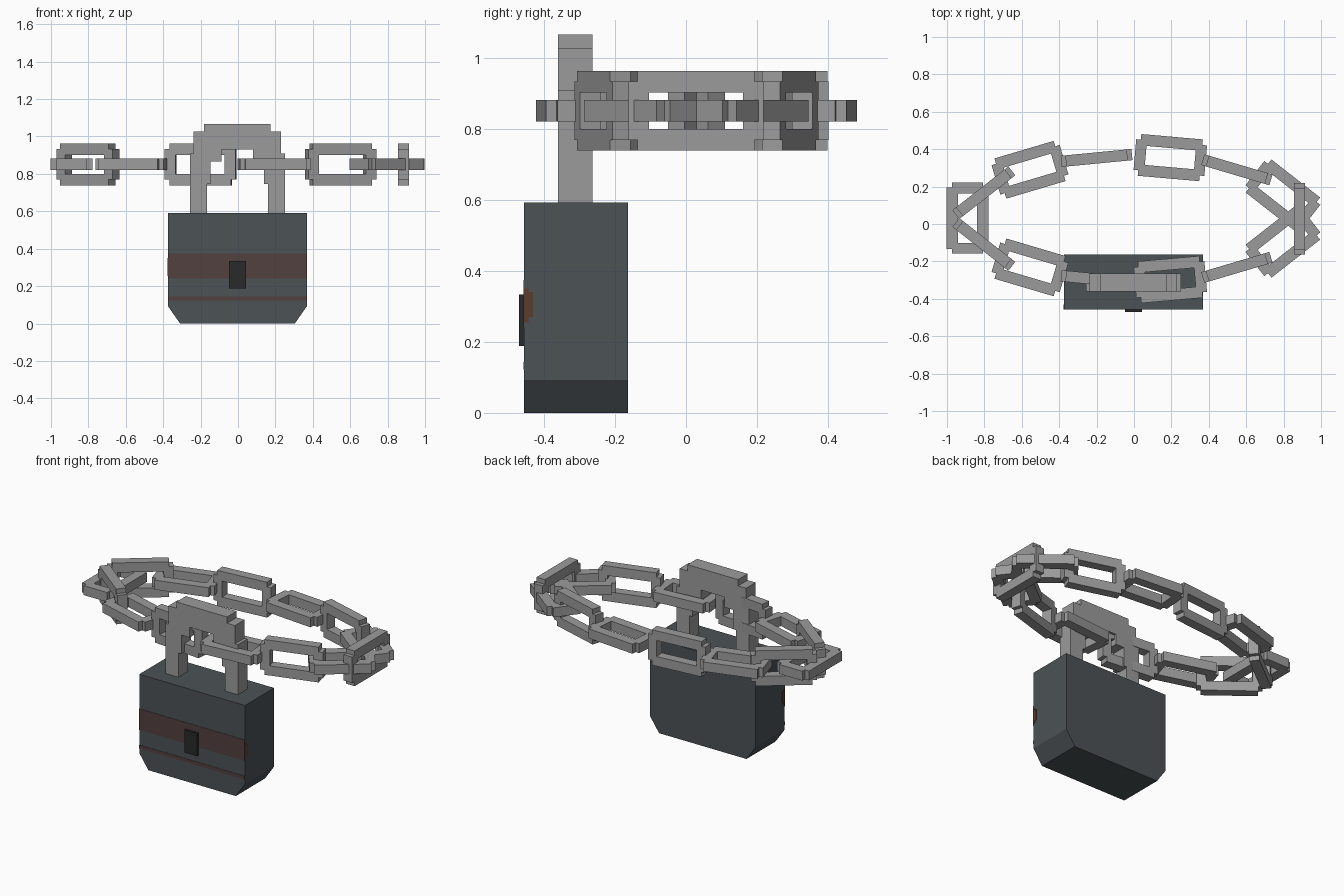
import bpy, bmesh, math
from mathutils import Matrix, Vector

if "Cube" in bpy.data.objects:
    bpy.data.objects.remove(bpy.data.objects["Cube"])


def material(name, rgb):
    m = bpy.data.materials.new(name)
    m.diffuse_color = (*rgb, 1)
    m.use_nodes = True
    m.node_tree.nodes["Principled BSDF"].inputs["Base Color"].default_value = m.diffuse_color
    return m


STEEL = material("chain grey", (0.33, 0.33, 0.335))
IRON = material("dark iron", (0.072, 0.084, 0.093))
RUST = material("dull red band", (0.084, 0.052, 0.050))
BROWN = material("rust brown", (0.105, 0.045, 0.026))
BLACK = material("keyhole black", (0.021, 0.023, 0.023))


def make_object(name, bm, mat):
    bmesh.ops.recalc_face_normals(bm, faces=bm.faces)
    me = bpy.data.meshes.new(name)
    bm.to_mesh(me)
    bm.free()
    me.materials.append(mat)
    ob = bpy.data.objects.new(name, me)
    bpy.context.collection.objects.link(ob)
    return ob


def extrude_face_set(bm, vec):
    r = bmesh.ops.extrude_face_region(bm, geom=bm.faces[:])
    bmesh.ops.translate(bm, vec=vec, verts=[g for g in r["geom"] if isinstance(g, bmesh.types.BMVert)])


def prism(name, pts, y0, y1, mat):
    """Front outline (x, z) extruded along y."""
    bm = bmesh.new()
    bm.faces.new([bm.verts.new((x, y0, z)) for x, z in pts])
    extrude_face_set(bm, (0, y1 - y0, 0))
    return make_object(name, bm, mat)


def box(name, x, y, z, mat):
    return prism(name, [(x[0], z[0]), (x[1], z[0]), (x[1], z[1]), (x[0], z[1])], y[0], y[1], mat)


def mirrored(half, cx):
    return [(cx + x, z) for x, z in half] + [(cx - x, z) for x, z in reversed(half)]


CX = -0.003
FRONT, BACK = -0.456, -0.164

# Lock body with bevelled bottom corners
prism("lock_body", mirrored([(0.307, 0), (0.371, 0.092), (0.371, 0.592)], CX), FRONT, BACK, IRON)

# Painted bands on the front, and small rust patches on the sides
for i, (z0, z1) in enumerate([(0.24, 0.374), (0.122, 0.144)]):
    box(f"front_band_{i}", (CX - 0.371, CX + 0.371), (FRONT - 0.002, FRONT + 0.002), (z0, z1), RUST)
for s, side in ((-1, "left"), (1, "right")):
    x = CX + s * 0.371
    for i, (w, z0, z1) in enumerate([(0.012, 0.255, 0.35), (0.025, 0.27, 0.34)]):
        box(f"{side}_rust_patch_{i}", (x - 0.002, x + 0.002), (FRONT, FRONT + w), (z0, z1), BROWN)

# Keyhole cover
box("keyhole_cover", (-0.047, 0.042), (-0.471, FRONT + 0.01), (0.188, 0.333), BLACK)

# Stepped shackle: outer outline up, inner outline back down
outer = [(0.254, 0.57), (0.254, 0.91), (0.234, 0.91), (0.234, 1.026), (0.178, 1.026), (0.178, 1.066)]
inner = [(0.164, 0.57), (0.164, 0.745), (0.143, 0.745), (0.143, 0.865), (0.084, 0.865), (0.084, 0.93)]
prism("shackle", mirrored(outer, CX) + [(CX - x, z) for x, z in inner]
      + [(CX + x, z) for x, z in reversed(inner)], -0.36, -0.264, STEEL)


# Chain link: stepped rectangular ring built from kept grid cells
def link(name, x, y, angle, upright):
    ls = [-0.19, -0.165, -0.132, 0.132, 0.165, 0.19]
    ws = [-0.112, -0.082, -0.051, 0.051, 0.082, 0.112]
    bm = bmesh.new()
    grid = [[bm.verts.new((l, w, -0.03)) for w in ws] for l in ls]
    for i in range(5):
        for j in range(5):
            corner = i in (0, 4) and j in (0, 4)
            if corner or (i == 2 and j == 2):
                continue
            bm.faces.new([grid[i][j], grid[i + 1][j], grid[i + 1][j + 1], grid[i][j + 1]])
    bmesh.ops.delete(bm, geom=[v for v in bm.verts if not v.link_faces], context="VERTS")
    extrude_face_set(bm, (0, 0, 0.06))
    m = Matrix.Translation((x, y, 0.851)) @ Matrix.Rotation(math.radians(angle), 4, "Z")
    if upright:
        m = m @ Matrix.Rotation(math.pi / 2, 4, "X")
    bm.transform(m)
    return make_object(name, bm, STEEL)


# Oval chain: end links plus pairs mirrored across its long axis
MID = 0.029
link("chain_link_left_end", -0.89, MID + 0.002, 90, False)
link("chain_link_right_end", 0.885, MID - 0.001, 90, True)
HALF = [(-0.803, 0.138, 38, True), (-0.556, 0.261, 16.5, False), (-0.2, 0.324, 5.5, True),
        (0.194, 0.326, -5, False), (0.55, 0.261, -16.5, True), (0.796, 0.126, -38, False)]
for i, (x, dy, a, up) in enumerate(HALF):
    link(f"chain_link_back_{i}", x, MID + dy, a, up)
    link(f"chain_link_front_{i}", x, MID - dy, -a, up)
